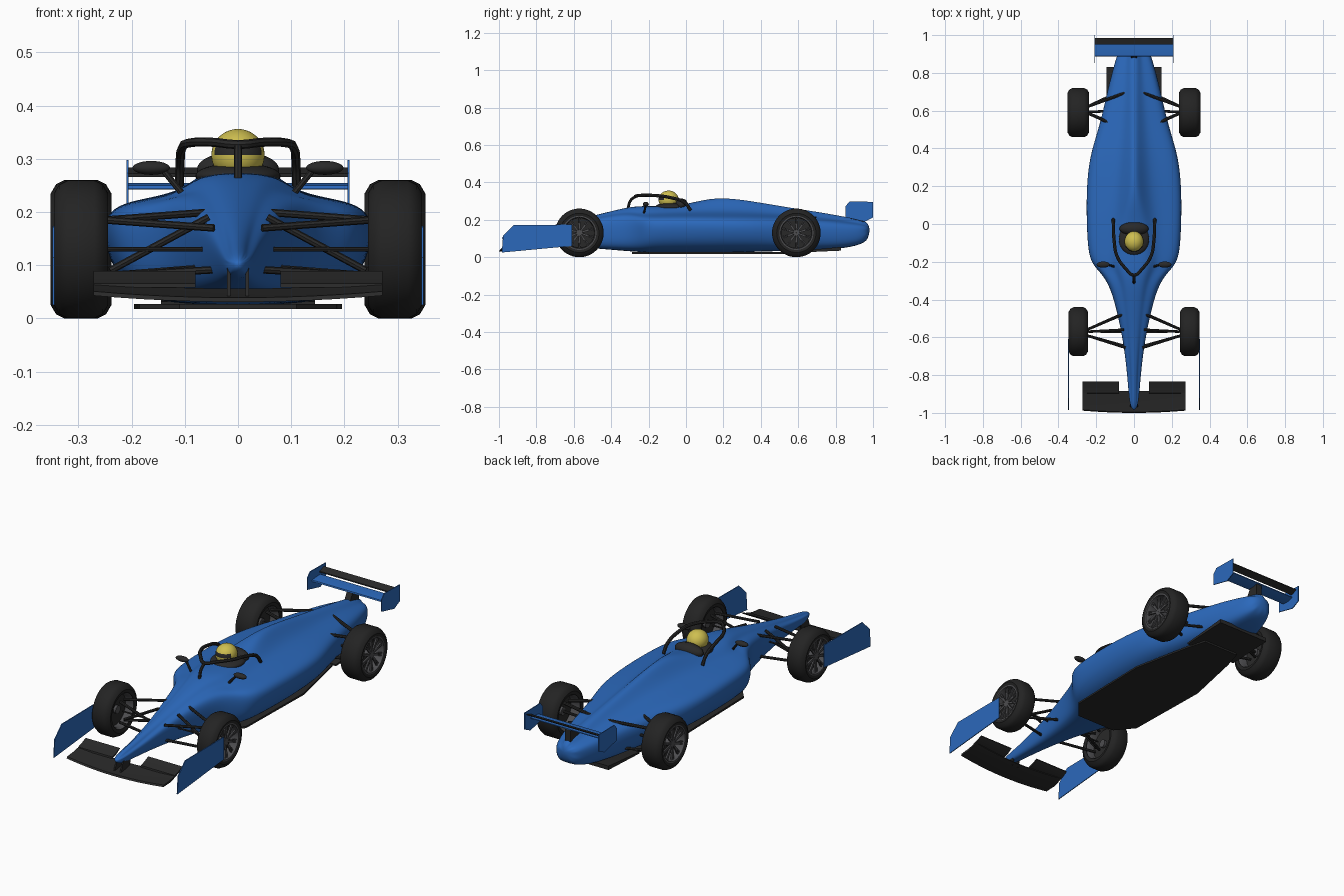
import bpy, bmesh
from math import sin, cos, pi, tau
from mathutils import Vector, Matrix

if "Cube" in bpy.data.objects:
    bpy.data.objects.remove(bpy.data.objects["Cube"])


def material(name, r, g, b):
    mat = bpy.data.materials.new(name)
    mat.diffuse_color = (r, g, b, 1)
    mat.use_nodes = True
    shader = mat.node_tree.nodes["Principled BSDF"]
    shader.inputs["Base Color"].default_value = (r, g, b, 1)
    shader.inputs["Roughness"].default_value = 0.6
    return mat


BLUE = material("blue paint", 0.024, 0.14, 0.5)
CARBON = material("carbon black", 0.022, 0.022, 0.022)
RUBBER = material("tyre rubber", 0.017, 0.017, 0.017)
GREY = material("wheel grey", 0.075, 0.075, 0.08)
YELLOW = material("helmet yellow", 0.62, 0.52, 0.08)
parts = []


def finish(name, bm, *mats):
    bmesh.ops.recalc_face_normals(bm, faces=bm.faces)
    mesh = bpy.data.meshes.new(name)
    bm.to_mesh(mesh)
    bm.free()
    for mat in mats:
        mesh.materials.append(mat)
    obj = bpy.data.objects.new(name, mesh)
    bpy.context.collection.objects.link(obj)
    parts.append(obj)
    return obj


def loft(name, rings, mat, wrap=False):
    """Skin a series of closed rings; cap the ends unless they wrap round."""
    bm = bmesh.new()
    rows = [[bm.verts.new(p) for p in ring] for ring in rings]
    n = len(rows[0])
    for a, b in zip(rows, rows[1:] + (rows[:1] if wrap else [])):
        for i in range(n):
            j = (i + 1) % n
            bm.faces.new((a[i], a[j], b[j], b[i]))
    if not wrap:
        bm.faces.new(rows[0])
        bm.faces.new(rows[-1])
    return finish(name, bm, mat)


def prism(name, profile, x0, x1, mat):
    """Extrude a side profile of (y, z) points across x."""
    return loft(name, [[(x, y, z) for y, z in profile] for x in (x0, x1)], mat)


def ellipsoid(name, centre, size, mats, rule=None):
    bm = bmesh.new()
    bmesh.ops.create_uvsphere(bm, u_segments=40, v_segments=32, radius=1)
    for f in bm.faces:
        f.material_index = 1 if rule and rule(f.calc_center_median()) else 0
    bmesh.ops.transform(bm, verts=bm.verts,
                        matrix=Matrix.Translation(centre) @ Matrix.Diagonal((*size, 1)))
    return finish(name, bm, *mats)


def tube(name, points, radius, mat=CARBON):
    """Round tube through the points, smoothly curved."""
    curve = bpy.data.curves.new(name, "CURVE")
    curve.dimensions = "3D"
    curve.bevel_depth, curve.bevel_resolution = radius, 2
    curve.use_fill_caps = True
    line = curve.splines.new("BEZIER")
    line.bezier_points.add(len(points) - 1)
    for bp, p in zip(line.bezier_points, points):
        bp.co = p
        bp.handle_left_type = bp.handle_right_type = "AUTO" if len(points) > 2 else "VECTOR"
    line.resolution_u = 8 if len(points) > 2 else 1
    curve.materials.append(mat)
    obj = bpy.data.objects.new(name, curve)
    bpy.context.collection.objects.link(obj)
    bpy.ops.object.select_all(action="DESELECT")
    obj.select_set(True)
    bpy.context.view_layer.objects.active = obj
    bpy.ops.object.convert(target="MESH")
    parts.append(bpy.context.object)


# Bodywork: y, top, ridge half width, shoulder, half width, low side, floor half width, floor
STATIONS = [
    (-.99, .12, .012, .11, .022, .095, .018, .078),
    (-.84, .145, .012, .125, .032, .1, .025, .073),
    (-.65, .185, .02, .165, .052, .11, .04, .06),
    (-.47, .23, .03, .21, .088, .12, .075, .046),
    (-.32, .268, .045, .235, .13, .12, .115, .033),
    (-.245, .275, .07, .22, .19, .13, .165, .028),
    (-.19, .275, .08, .22, .242, .13, .19, .026),
    (-.02, .275, .07, .225, .252, .13, .2, .026),
    (.15, .328, .022, .225, .255, .13, .2, .026),
    (.35, .302, .02, .222, .242, .12, .185, .028),
    (.52, .272, .02, .215, .182, .11, .145, .034),
    (.75, .237, .02, .2, .132, .1, .105, .038),
    (.9, .208, .022, .178, .09, .1, .07, .055),
    (.985, .19, .015, .165, .052, .12, .04, .09),
]


def body_ring(y, top, ridge, shoulder, w, low, wb, zb):
    half = [(ridge, top - .006),
            (ridge + (w - ridge) * .25, top + (shoulder - top) * .8),
            (ridge + (w - ridge) * .65, shoulder),
            (w, shoulder * .8 + low * .2), (w, low), (wb, zb)]
    return ([(0, y, top)] + [(x, y, z) for x, z in half]
            + [(0, y, zb)] + [(-x, y, z) for x, z in reversed(half)])


body = loft("bodywork", [body_ring(*s) for s in STATIONS], BLUE)
body.modifiers.new("smooth", "SUBSURF").levels = 3
bpy.context.view_layer.objects.active = body
bpy.ops.object.modifier_apply(modifier="smooth")

# Floor and rear diffuser ramp
outline = [(.11, -.29), (.185, -.2), (.195, .25), (.13, .56), (.1, .66)]
outline += [(-x, y) for x, y in reversed(outline)]
loft("floor", [[(x, y, z) for x, y in outline] for z in (.018, .027)], CARBON)
prism("diffuser", [(.58, .024), (.83, .035), (.83, .055), (.58, .032)], -.145, .145, CARBON)

# Cockpit surround, headrest and helmet
ellipsoid("cockpit_surround", (0, -.08, .268), (.08, .085, .024), [CARBON])
ellipsoid("headrest", (0, -.025, .28), (.077, .035, .034), [CARBON])
ellipsoid("helmet", (0, -.093, .307), (.05, .054, .049), [YELLOW, CARBON],
          lambda c: c.y < -.45 and .02 < c.z < .38)

# Protective hoop with centre pillar
arc = [(.11, .025, .25), (.109, -.005, .29), (.105, -.09, .32), (.09, -.17, .33), (.045, -.235, .331)]
tube("cockpit_hoop", arc + [(0, -.27, .327)] + [(-x, y, z) for x, y, z in reversed(arc)], .0085)
tube("hoop_pillar", [(0, -.265, .327), (0, -.295, .305), (0, -.312, .255)], .0075)

# Front wing main plane, bowed across the car
rings = []
for i in range(13):
    t = i / 6 - 1
    dy, dz = .012 * t * t, .012 * t * t
    rings.append([(t * .272, y + dy, z + dz) for y, z in
                  [(-1, .031), (-.94, .033), (-.885, .052), (-.885, .056), (-.94, .045), (-.995, .039)]])
loft("front_wing", rings, CARBON)

# Rear wing
prism("rear_wing_plane", [(.888, .243), (.92, .242), (.955, .251), (.955, .255), (.92, .254), (.89, .25)],
      -.206, .206, BLUE)
prism("rear_wing_flap", [(.95, .266), (.985, .28), (.985, .284), (.95, .272)], -.206, .206, CARBON)
prism("rear_wing_pylon", [(.87, .19), (.95, .18), (.95, .248), (.9, .246)], -.016, .016, CARBON)


def lathe(name, profile, centre, mat, side):
    """Turn a closed (x, radius) profile about the axle."""
    rings = [[(centre[0] + side * x, centre[1] + r * cos(a), centre[2] + r * sin(a))
              for x, r in profile] for a in (tau * k / 48 for k in range(48))]
    return loft(name, rings, mat, wrap=True)


def wheel(name, side, centre, h):
    half = [(h - .004, .088), (h, .105), (h - .01, .122), (h - .026, .13)]
    lathe(name + "_tyre", half + [(-x, r) for x, r in reversed(half)], centre, RUBBER, side)
    lathe(name + "_rim", [(h - .003, .091), (h - .003, .084), (h - .02, .08),
                          (.02 - h, .08), (.005 - h, .09)], centre, GREY, side)
    lathe(name + "_hub", [(h - .012, .001), (h - .012, .016), (-.02, .02), (-.02, .001)],
          centre, GREY, side)
    lathe(name + "_brake", [(.006, .001), (.006, .081), (-.006, .081), (-.006, .001)],
          centre, CARBON, side)
    # Paired spokes
    bm = bmesh.new()
    for k in range(10):
        for lean in (-.07, .07):
            spin = Matrix.Rotation(tau * k / 10 + lean, 4, "X")
            place = Matrix.Translation((centre[0] + side * (h - .016), centre[1], centre[2]))
            bmesh.ops.create_cube(bm, size=1, matrix=place @ spin
                                  @ Matrix.Translation((0, 0, .047))
                                  @ Matrix.Diagonal((.008, .006, .074, 1)))
    finish(name + "_spokes", bm, GREY)


for side, label in ((1, "left_"), (-1, "right_")):
    wheel(label + "front_wheel", side, (side * .295, -.57, .13), .051)
    wheel(label + "rear_wheel", side, (side * .295, .59, .13), .057)

    # Wing end plates, flaps and nose struts
    prism(label + "front_end_plate", [(-.985, .025), (-.978, .115), (-.92, .172), (-.61, .174), (-.61, .06)],
          side * .345, side * .349, BLUE)
    prism(label + "rear_end_plate", [(.853, .273), (.875, .298), (1, .296), (1, .212), (.955, .19), (.853, .214)],
          side * .206, side * .21, BLUE)
    prism(label + "front_flap", [(-.897, .058), (-.865, .066), (-.835, .085), (-.835, .089), (-.868, .074), (-.895, .066)],
          side * .08, side * .272, CARBON)
    prism(label + "nose_strut", [(-.97, .038), (-.9, .045), (-.89, .09), (-.95, .095)],
          side * .014, side * .021, CARBON)

    # Mirrors on stalks
    ellipsoid(label + "mirror", (side * .163, -.215, .283), (.035, .016, .013), [CARBON])
    tube(label + "mirror_stalk", [(side * .14, -.215, .278), (side * .105, -.225, .235)], .006)

    # Suspension arms: outer end, inner end, radius
    arms = {
        "front_upper_arm_a": ((.25, -.59, .185), (.045, -.655, .17), .007),
        "front_upper_arm_b": ((.25, -.56, .185), (.05, -.475, .2), .007),
        "front_lower_arm_a": ((.25, -.59, .08), (.035, -.65, .092), .007),
        "front_lower_arm_b": ((.25, -.56, .08), (.06, -.475, .095), .007),
        "front_push_rod": ((.24, -.57, .09), (.055, -.56, .19), .007),
        "front_track_rod": ((.25, -.57, .13), (.04, -.575, .13), .004),
        "rear_upper_arm_a": ((.25, .62, .19), (.045, .695, .21), .008),
        "rear_upper_arm_b": ((.25, .59, .19), (.13, .535, .2), .008),
        "rear_lower_arm_a": ((.25, .62, .08), (.1, .69, .085), .007),
        "rear_lower_arm_b": ((.25, .59, .08), (.13, .54, .085), .007),
        "rear_drive_shaft": ((.29, .59, .13), (.1, .6, .13), .007),
    }
    for arm, (outer, inner, radius) in arms.items():
        tube(label + arm, [(side * x, y, z) for x, y, z in (outer, inner)], radius)

# Smooth shading with crisp edges
bpy.ops.object.select_all(action="DESELECT")
for obj in parts:
    obj.select_set(True)
bpy.context.view_layer.objects.active = body
bpy.ops.object.shade_smooth_by_angle(angle=pi / 5)
